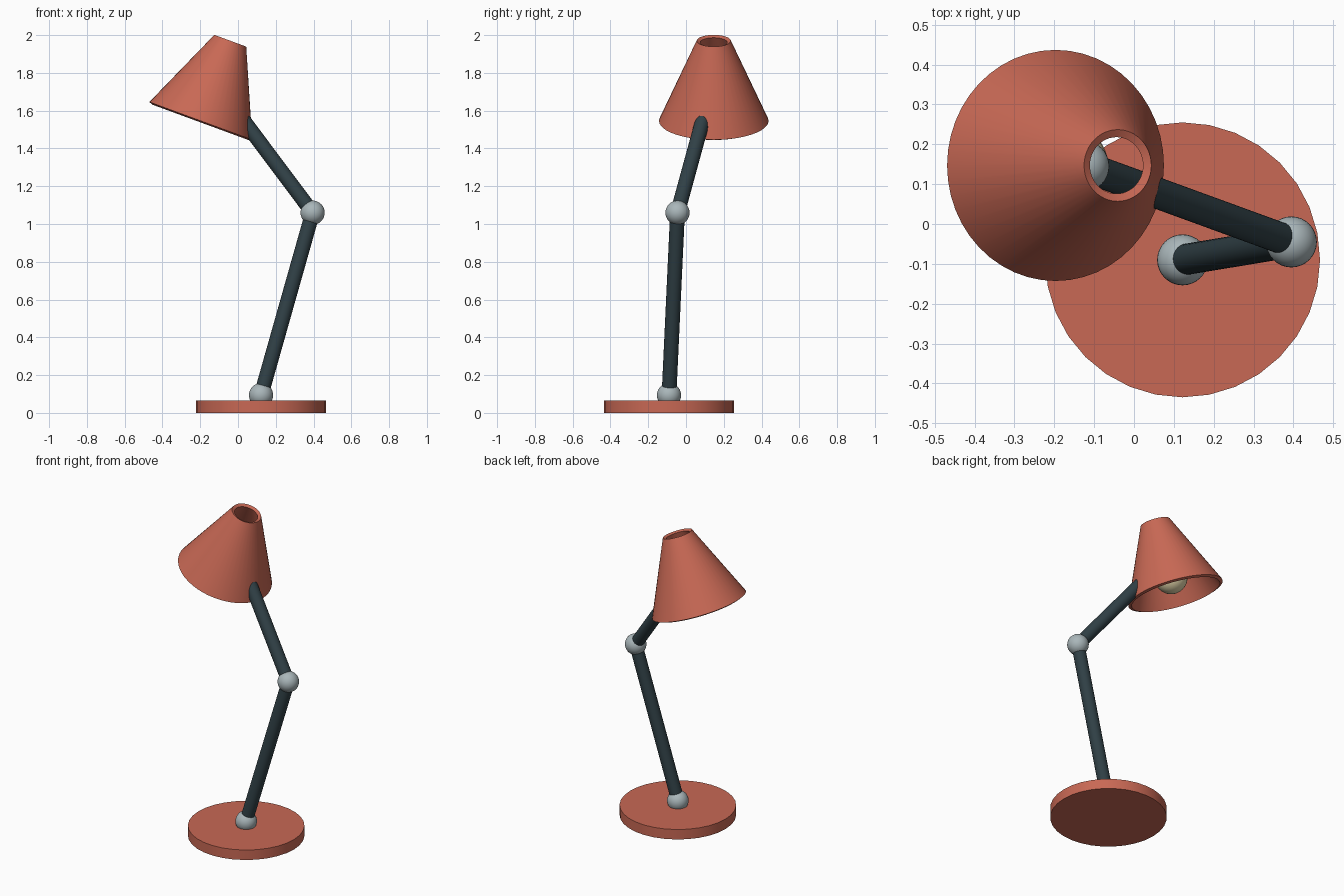
import bpy, bmesh
from math import radians
from mathutils import Vector, Matrix

cube = bpy.data.objects.get("Cube")
if cube:
    bpy.data.objects.remove(cube, do_unlink=True)


def material(name, rgb):
    mat = bpy.data.materials.new(name)
    mat.use_nodes = True
    colour = (*rgb, 1)
    mat.diffuse_color = colour
    bsdf = next(n for n in mat.node_tree.nodes if n.type == 'BSDF_PRINCIPLED')
    bsdf.inputs["Base Color"].default_value = colour
    return mat


coral = material("coral", (0.58, 0.14, 0.09))
charcoal = material("charcoal", (0.03, 0.052, 0.062))
grey = material("light grey", (0.40, 0.47, 0.49))
cream = material("cream", (0.76, 0.66, 0.40))


def finish(obj, name, mat):
    obj.name = obj.data.name = name
    obj.data.materials.append(mat)
    bpy.ops.object.select_all(action='DESELECT')
    obj.select_set(True)
    bpy.context.view_layer.objects.active = obj
    bpy.ops.object.shade_smooth_by_angle(angle=radians(30))
    return obj


def ball(name, centre, radius, mat):
    bpy.ops.mesh.primitive_uv_sphere_add(segments=32, ring_count=16, radius=radius, location=centre)
    return finish(bpy.context.object, name, mat)


def rod(name, start, end, radius, mat):
    axis = end - start
    bpy.ops.mesh.primitive_cylinder_add(vertices=32, radius=radius, depth=axis.length,
                                        location=(start + end) / 2)
    obj = bpy.context.object
    obj.rotation_euler = axis.to_track_quat('Z', 'Y').to_euler()
    return finish(obj, name, mat)


def lathe(name, profile, mat, steps=48):
    """Spin a closed (radius, height) loop about the z axis."""
    bm = bmesh.new()
    verts = [bm.verts.new((r, 0, z)) for r, z in profile]
    edges = [bm.edges.new((v, verts[i - 1])) for i, v in enumerate(verts)]
    bmesh.ops.spin(bm, geom=verts + edges, cent=(0, 0, 0), axis=(0, 0, 1),
                   angle=radians(360), steps=steps)
    bmesh.ops.remove_doubles(bm, verts=bm.verts[:], dist=0.0001)
    bmesh.ops.recalc_face_normals(bm, faces=bm.faces[:])
    mesh = bpy.data.meshes.new(name)
    bm.to_mesh(mesh)
    bm.free()
    obj = bpy.data.objects.new(name, mesh)
    bpy.context.collection.objects.link(obj)
    return finish(obj, name, mat)


# Round foot
foot = Vector((0.122, -0.09, 0))
rod("base", foot, foot + Vector((0, 0, 0.065)), 0.345, coral)

# Jointed stand
joints = {
    "base_joint": Vector((0.122, -0.09, 0.094)),
    "elbow_joint": Vector((0.395, -0.045, 1.06)),
    "shade_joint": Vector((-0.126, 0.145, 1.755)),
}
for name, centre in joints.items():
    ball(name, centre, 0.064, grey)
low, middle, high = joints.values()
rod("lower_arm", low, middle, 0.039, charcoal)
rod("upper_arm", middle, high, 0.039, charcoal)

# Tilted open shade with an even wall thickness
tilt = Matrix.Rotation(radians(20.2), 4, 'Y')
opening = Vector((-0.197, 0.147, 1.546))
shade = lathe("shade", [(0.29, 0), (0.09, 0.452), (0.071, 0.443), (0.271, -0.008)], coral)
shade.matrix_world = Matrix.Translation(opening) @ tilt

# Bulb on the shade axis
ball("bulb", opening + tilt @ Vector((0, 0, 0.1)), 0.098, cream)
